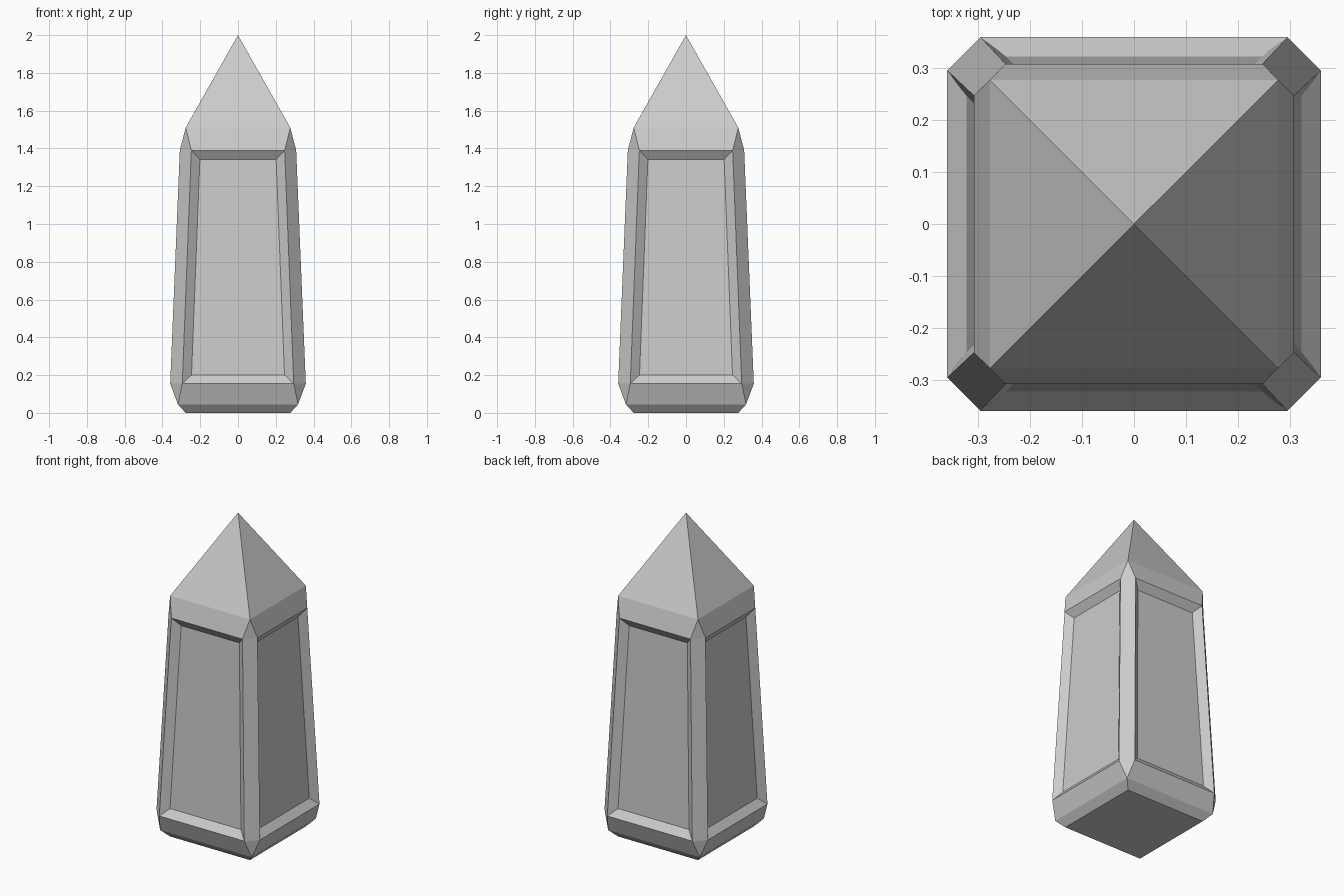
import bpy, bmesh

if "Cube" in bpy.data.objects:
    bpy.data.objects.remove(bpy.data.objects["Cube"])

# Cross-sections: height, half width, corner cut
SECTIONS = [
    (0.0, 0.277, 0.0),
    (0.045, 0.318, 0.0),
    (0.155, 0.359, 0.064),
    (1.39, 0.308, 0.061),
    (1.51, 0.277, 0.0),
]
TIP = 2.0


def ring(bm, z, h, c):
    """Square with cut corners, as eight points counter-clockwise."""
    k = h - c
    pts = [(k, -h), (h, -k), (h, k), (k, h), (-k, h), (-h, k), (-h, -k), (-k, -h)]
    return [bm.verts.new((x, y, z)) for x, y in pts]


bm = bmesh.new()

# Body: skin between the sections
rings = [ring(bm, *s) for s in SECTIONS]
panels = []
for r, (a, b) in enumerate(zip(rings, rings[1:])):
    for i in range(8):
        j = (i + 1) % 8
        f = bm.faces.new((a[i], a[j], b[j], b[i]))
        if r == 2 and i % 2 == 1:      # the four broad shaft sides
            panels.append(f)
bm.faces.new(rings[0][::-1])

# Pointed tip
tip = bm.verts.new((0, 0, TIP))
for i in range(8):
    bm.faces.new((rings[-1][i], rings[-1][(i + 1) % 8], tip))

# Recessed panels
bm.normal_update()
bmesh.ops.inset_individual(bm, faces=panels, thickness=0.047, depth=-0.035,
                           use_even_offset=True)

# Close the corners where the cut runs out to a point
bmesh.ops.remove_doubles(bm, verts=bm.verts[:], dist=0.0005)
bmesh.ops.recalc_face_normals(bm, faces=bm.faces[:])

mesh = bpy.data.meshes.new("obelisk")
bm.to_mesh(mesh)
bm.free()
obj = bpy.data.objects.new("obelisk", mesh)
bpy.context.scene.collection.objects.link(obj)
